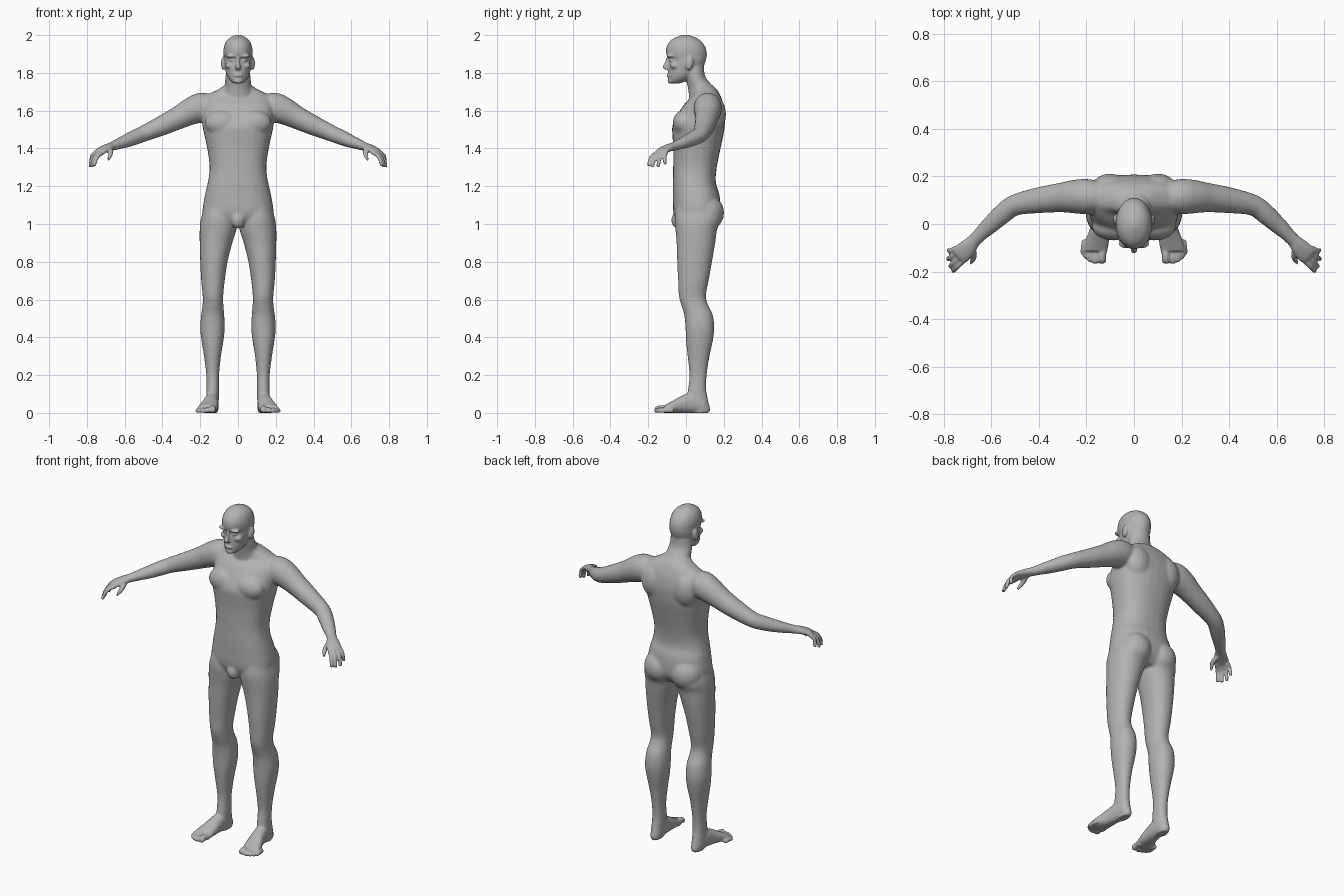
import bpy, bmesh, math
from mathutils import Vector, Matrix

X, Y, Z = Vector((1, 0, 0)), Vector((0, 1, 0)), Vector((0, 0, 1))
bm = bmesh.new()


def spline(rows, steps=4):
    """Catmull-Rom interpolation of rows of numbers."""
    rows = [Vector(r) for r in rows]
    out = []
    for i in range(len(rows) - 1):
        a, b = rows[max(i - 1, 0)], rows[i]
        c, d = rows[i + 1], rows[min(i + 2, len(rows) - 1)]
        for k in range(steps):
            t = k / steps
            out.append(0.5 * (2 * b + (c - a) * t + (2 * a - 5 * b + 4 * c - d) * t * t
                              + (3 * b - a - 3 * c + d) * t ** 3))
    return out + [rows[-1]]


def loft(rows, side=1, frame=None, power=2.0, n=28):
    """Skin rows of (x, y, z, radius_a, radius_b); frame is fixed or follows the path."""
    rows = spline(rows)
    rings = []
    for i, r in enumerate(rows):
        p = Vector(r[:3])
        if frame:
            u, v = frame
        else:
            t = Vector(rows[min(i + 1, len(rows) - 1)][:3]) - Vector(rows[max(i - 1, 0)][:3])
            u = t.cross(Z).normalized()
            v = u.cross(t).normalized()
        ring = []
        for k in range(n):
            a = 2 * math.pi * k / n
            c, s = math.cos(a), math.sin(a)
            c = math.copysign(abs(c) ** (2 / power), c)
            s = math.copysign(abs(s) ** (2 / power), s)
            q = p + u * (max(r[3], 0.002) * c) + v * (max(r[4], 0.002) * s)
            ring.append(bm.verts.new((q.x * side, q.y, max(q.z, 0))))
        rings.append(ring)
    for a, b in zip(rings, rings[1:]):
        for k in range(n):
            bm.faces.new((a[k], a[(k + 1) % n], b[(k + 1) % n], b[k]))
    bm.faces.new(rings[0][::-1])
    bm.faces.new(rings[-1])


def column(rows, power=2.0):
    """Central upright loft from (z, half_width, y_front, y_back)."""
    loft([(0, (f + b) / 2, z, w, (b - f) / 2) for z, w, f, b in rows], 1, (X, Y), power)


def blob(center, radii, side=1, tilt=0):
    m = (Matrix.Translation((center[0] * side, center[1], center[2]))
         @ Matrix.Rotation(tilt, 4, 'X') @ Matrix.Diagonal((*radii, 1)))
    bmesh.ops.create_uvsphere(bm, u_segments=24, v_segments=14, radius=1, matrix=m)


# Torso
column([(.99, .12, -.03, .14), (1.05, .185, -.065, .18), (1.15, .176, -.07, .178),
        (1.22, .16, -.07, .158), (1.3, .15, -.068, .163), (1.4, .163, -.068, .183),
        (1.47, .178, -.072, .198), (1.52, .188, -.072, .205), (1.58, .19, -.045, .208),
        (1.64, .185, -.005, .197), (1.68, .165, .035, .182), (1.71, .11, .04, .165),
        (1.735, .07, .03, .14)], 2.4)
# Neck
column([(1.64, .09, .02, .17), (1.72, .073, .01, .147), (1.78, .066, -.005, .102),
        (1.85, .06, -.02, .095)])
# Head
column([(1.745, .026, -.09, -.03), (1.765, .046, -.095, .02), (1.79, .06, -.095, .06),
        (1.82, .068, -.094, .085), (1.85, .073, -.092, .1), (1.872, .075, -.088, .107),
        (1.89, .076, -.102, .11), (1.92, .077, -.106, .108), (1.95, .071, -.098, .095),
        (1.975, .057, -.077, .072), (1.992, .034, -.045, .04), (2.001, .012, -.02, .015)])
# Nose, lips, chin, groin
loft([(0, -.09, 1.885, .008, .012), (0, -.101, 1.855, .009, .012),
      (0, -.11, 1.832, .014, .015), (0, -.103, 1.818, .015, .01)], 1, (X, Y))
blob((0, -.093, 1.787), (.024, .011, .008))
blob((0, -.083, 1.757), (.025, .015, .014))
blob((0, -.042, 1.02), (.036, .036, .046))

LEG = [(1.12, .02, .17, -.045, .16), (1.03, .005, .196, -.06, .185), (.97, .008, .203, -.056, .165),
       (.9, .03, .203, -.05, .155), (.8, .055, .2, -.047, .138), (.7, .07, .195, -.042, .12),
       (.62, .078, .187, -.038, .106), (.57, .077, .188, -.025, .118), (.52, .073, .195, -.01, .142),
       (.45, .07, .2, -.003, .15), (.38, .077, .193, 0, .142), (.3, .09, .18, .008, .125),
       (.2, .1, .168, .018, .11), (.12, .1, .168, .01, .108), (.06, .102, .168, .01, .118),
       (.02, .104, .165, .02, .128), (0, .11, .16, .03, .12)]
ARM = [(.12, .11, 1.62, .06, .06), (.19, .115, 1.618, .074, .078), (.25, .115, 1.596, .071, .072),
       (.31, .111, 1.565, .062, .062), (.4, .1, 1.522, .055, .053), (.5, .08, 1.478, .045, .043),
       (.55, .045, 1.457, .043, .04), (.6, .0, 1.436, .038, .034), (.665, -.062, 1.412, .028, .023),
       (.695, -.095, 1.402, .036, .02), (.725, -.125, 1.388, .041, .016),
       (.738, -.138, 1.38, .036, .012)]
FOOT = [(.135, .1, .04, .03, .04), (.138, .04, .055, .036, .055), (.145, -.02, .046, .041, .046),
        (.155, -.07, .032, .05, .032), (.165, -.115, .02, .053, .02)]
# Fingers as (knuckle, tip), index to little
FINGERS = [((.710, -.148, 1.381), (.763, -.2, 1.308)), ((.725, -.133, 1.385), (.775, -.18, 1.300)),
           ((.739, -.117, 1.384), (.784, -.148, 1.300)), ((.750, -.102, 1.382), (.780, -.11, 1.315))]
# Toes as (x, tip y, radius), inner to outer
TOES = [(.135, -.166, .019), (.164, -.168, .014), (.184, -.16, .0135),
        (.201, -.148, .0125), (.214, -.131, .0115)]

for s in (1, -1):
    # Legs, feet and toes
    loft([((a + b) / 2, (f + k) / 2, z, (b - a) / 2, (k - f) / 2) for z, a, b, f, k in LEG],
         s, (X, Y), 2.15)
    loft(FOOT, s, (X, Z), 2.2)
    for x, y, r in TOES:
        loft([(x - .006, y + .065, r, r, r), (x, y + .03, r * 1.1, r * .92, r),
              (x, y + .009, r * .9, r, r * .9), (x, y, r * .8, r * .5, r * .5)], s, (X, Z), n=14)
    # Arms with palms
    loft(ARM, s)
    # Fingers
    for k, t in FINGERS:
        k, t = Vector(k), Vector(t)
        m = (k + t) / 2 + Vector((.008, -.007, .012))
        e = m.lerp(t, .85)
        loft([(*k, .011, .011), (*m, .0108, .0108), (*e, .0098, .0098), (*t, .005, .005)], s, n=12)
    # Thumb
    loft([(.68, -.095, 1.398, .013, .014), (.674, -.13, 1.378, .0135, .0135),
          (.679, -.152, 1.357, .011, .011), (.688, -.166, 1.338, .006, .006)], s, n=12)
    # Chest, shoulder blade and buttock fullness
    blob((.085, -.012, 1.535), (.092, .058, .068), s)
    blob((.1, .15, 1.58), (.08, .062, .1), s)
    blob((.088, .11, 1.06), (.092, .092, .095), s)
    # Ear, brow, eye and cheek
    blob((.078, .018, 1.85), (.012, .021, .036), s, -.2)
    blob((.034, -.083, 1.889), (.032, .02, .009), s)
    blob((.031, -.076, 1.867), (.015, .013, .009), s)
    blob((.043, -.062, 1.838), (.024, .022, .018), s)

bmesh.ops.recalc_face_normals(bm, faces=bm.faces)
mesh = bpy.data.meshes.new("body")
bm.to_mesh(mesh)
bm.free()
body = bpy.data.objects.new("body", mesh)
bpy.context.collection.objects.link(body)

# Fuse all parts into one skin
fuse = body.modifiers.new("fuse", 'REMESH')
fuse.mode = 'VOXEL'
fuse.voxel_size = 0.0055
fused = bpy.data.meshes.new_from_object(body.evaluated_get(bpy.context.evaluated_depsgraph_get()))
body.modifiers.clear()
body.data = fused
bpy.data.meshes.remove(mesh)
fused.name = "body"

# Soften trunk and limbs strongly, head, hands and feet lightly
group = body.vertex_groups.new(name="trunk_and_limbs")
group.add([v.index for v in fused.vertices
           if abs(v.co.x) < .63 and .1 < v.co.z < 1.74], 1.0, 'REPLACE')
for name, count, vg in (("soften_limbs", 22, group.name), ("soften_all", 3, "")):
    mod = body.modifiers.new(name, 'SMOOTH')
    mod.factor, mod.iterations, mod.vertex_group = 0.5, count, vg

# Plain grey skin, smooth shaded
grey = bpy.data.materials.new("plain_grey")
grey.diffuse_color = (0.45, 0.45, 0.45, 1)
fused.materials.clear()
fused.materials.append(grey)
fused.polygons.foreach_set("use_smooth", [True] * len(fused.polygons))
fused.polygons.foreach_set("material_index", [0] * len(fused.polygons))
fused.update()
